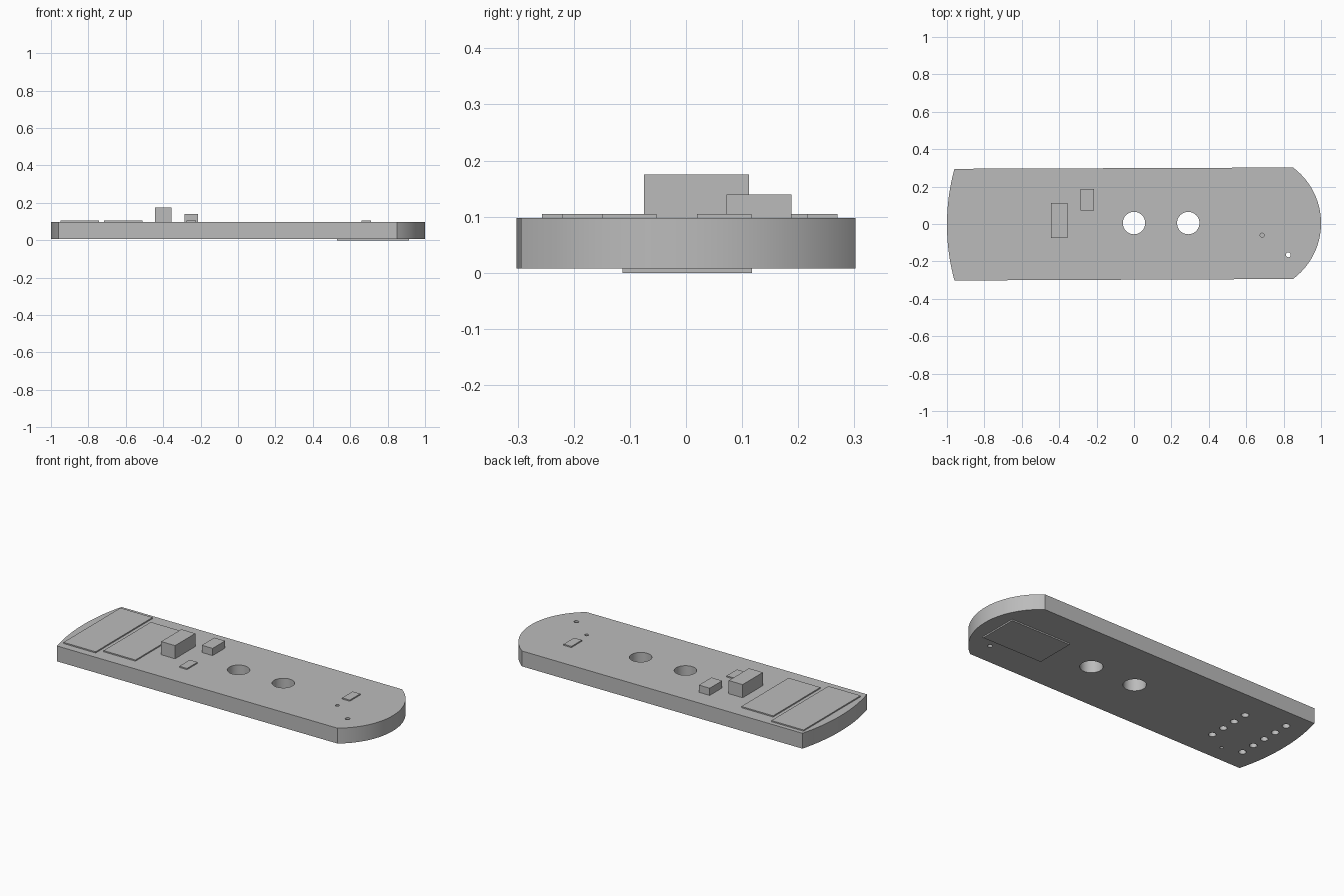
import bpy
import bmesh
import math
from mathutils import Vector

cube = bpy.data.objects.get("Cube")
if cube:
    bpy.data.objects.remove(cube, do_unlink=True)

grey = bpy.data.materials.new("plain grey")
grey.use_nodes = True
grey.diffuse_color = (0.5, 0.5, 0.5, 1)
grey.node_tree.nodes["Principled BSDF"].inputs["Base Color"].default_value = (0.5, 0.5, 0.5, 1)

BOTTOM, TOP = 0.008, 0.098
PLATE_TOP = 0.105


def finish(bm, name):
    mesh = bpy.data.meshes.new(name)
    bmesh.ops.recalc_face_normals(bm, faces=bm.faces)
    bm.to_mesh(mesh)
    bm.free()
    obj = bpy.data.objects.new(name, mesh)
    bpy.context.collection.objects.link(obj)
    mesh.materials.append(grey)
    return obj


def box(name, x0, x1, y0, y1, z0, z1):
    bm = bmesh.new()
    bmesh.ops.create_cube(bm, size=1)
    bmesh.ops.scale(bm, vec=(x1 - x0, y1 - y0, z1 - z0), verts=bm.verts)
    bmesh.ops.translate(bm, vec=((x0 + x1) / 2, (y0 + y1) / 2, (z0 + z1) / 2), verts=bm.verts)
    return finish(bm, name)


def arc(start, end, rise, steps):
    """Circular arc bulging to the right of the path from start to end."""
    a, b = Vector(start), Vector(end)
    half = (b - a).length / 2
    along = (b - a).normalized()
    out = Vector((along.y, -along.x))
    radius = (half ** 2 + rise ** 2) / (2 * rise)
    centre = (a + b) / 2 + out * (rise - radius)
    sweep = math.asin(half / radius)
    angles = [sweep * (2 * i / steps - 1) for i in range(steps + 1)]
    return [centre + radius * (math.cos(t) * out + math.sin(t) * along) for t in angles]


# Board: long slab with a round right end and a shallow curved left end
outline = arc((0.85, -0.294), (0.85, 0.302), 0.15, 48)
outline += arc((-0.96, 0.295), (-0.96, -0.302), 0.04, 24)
bm = bmesh.new()
face = bm.faces.new([bm.verts.new((p.x, p.y, BOTTOM)) for p in outline])
top = bmesh.ops.extrude_face_region(bm, geom=[face])
bmesh.ops.translate(bm, vec=(0, 0, TOP - BOTTOM),
                    verts=[v for v in top["geom"] if isinstance(v, bmesh.types.BMVert)])
board = finish(bm, "board")

# Holes: two large, three pin holes and two rows under the wide plates
holes = [(0, 0.005, 0.06), (0.29, 0.005, 0.06),
         (0.825, -0.165, 0.013), (0.685, -0.06, 0.011), (-0.756, -0.202, 0.009)]
holes += [(-0.866, 0.007 + 0.087 * i, 0.02) for i in range(-2, 3)]
holes += [(-0.633, 0.001 + 0.087 * (i - 1.5), 0.02) for i in range(4)]
bm = bmesh.new()
for x, y, r in holes:
    made = bmesh.ops.create_cone(bm, cap_ends=True, segments=40 if r > 0.05 else 24,
                                 radius1=r, radius2=r, depth=0.2)
    bmesh.ops.translate(bm, vec=(x, y, 0.05), verts=made["verts"])
cutter = finish(bm, "hole_cutter")
cutter.hide_render = True

cut = board.modifiers.new("holes", "BOOLEAN")
cut.operation = "DIFFERENCE"
cut.solver = "EXACT"
cut.object = cutter
bpy.ops.object.select_all(action="DESELECT")
board.select_set(True)
bpy.context.view_layer.objects.active = board
bpy.ops.object.modifier_apply(modifier=cut.name)
bpy.data.objects.remove(cutter, do_unlink=True)
bpy.ops.object.shade_smooth_by_angle(angle=math.radians(30))

# Thin plates on the top and underside
box("outer_wide_plate", -0.95, -0.742, -0.257, 0.27, TOP, PLATE_TOP)
box("inner_wide_plate", -0.716, -0.51, -0.22, 0.217, TOP, PLATE_TOP)
box("middle_small_plate", -0.275, -0.225, -0.15, -0.053, TOP, PLATE_TOP)
box("end_small_plate", 0.66, 0.71, 0.02, 0.117, TOP, PLATE_TOP)
box("underside_plate", 0.53, 0.915, -0.113, 0.118, 0, BOTTOM)

# Raised blocks
box("tall_block", -0.445, -0.355, -0.075, 0.112, TOP, 0.175)
box("short_block", -0.285, -0.215, 0.072, 0.188, TOP, 0.14)
